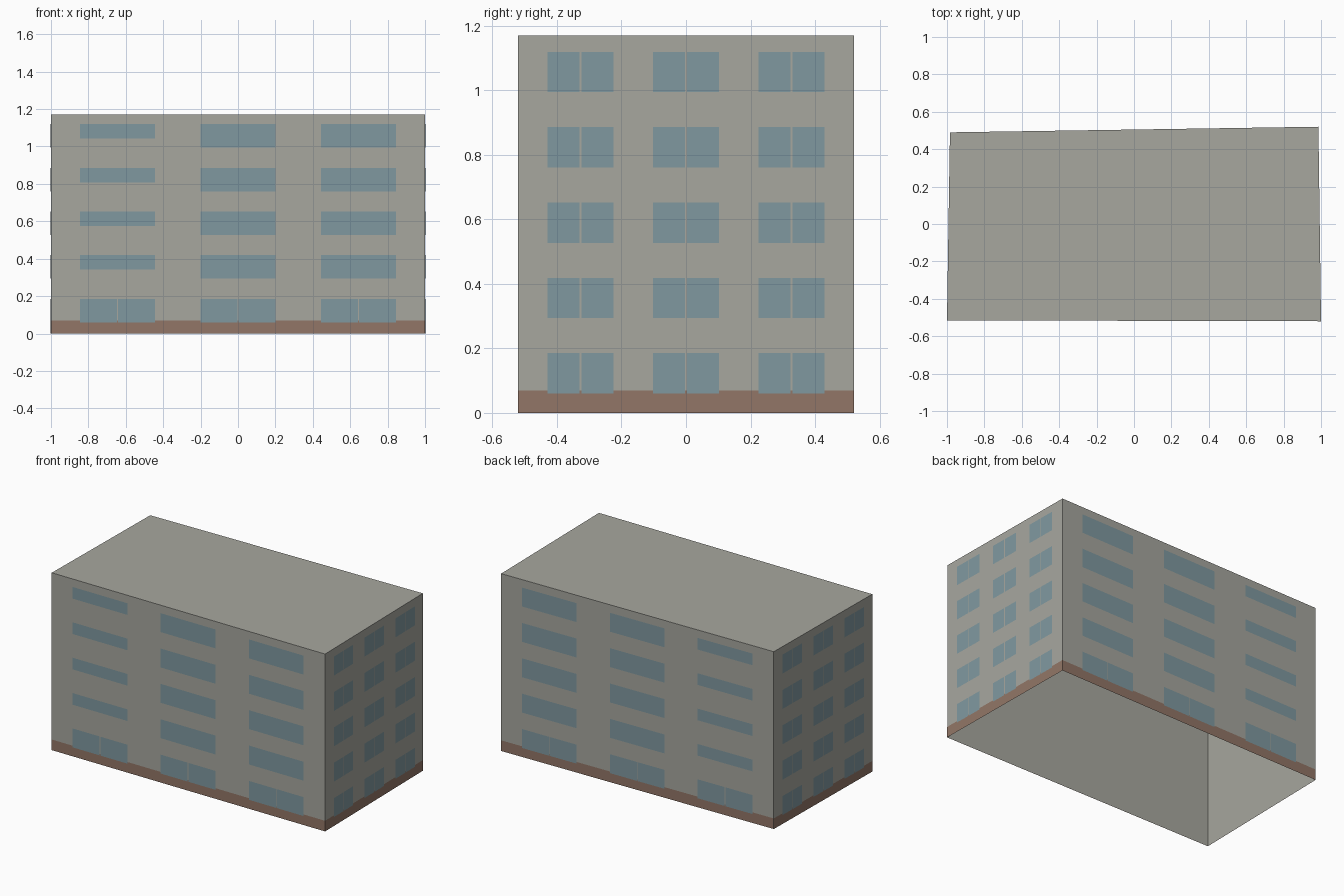
import bpy
import bmesh
from mathutils import Vector

cube = bpy.data.objects.get("Cube")
if cube:
    bpy.data.objects.remove(cube, do_unlink=True)

HEIGHT = 1.17
FLOORS = 5
FLOOR_STEP = 0.2335
# Slightly skewed footprint, counterclockwise from the front -x corner
FOOTPRINT = [Vector(p) for p in ((-1, -0.515, 0), (1, -0.52, 0),
                                 (0.986, 0.52, 0), (-0.984, 0.49, 0))]


def srgb_material(name, rgb):
    """Flat material from 8-bit display values."""
    color = [((c / 255 + 0.055) / 1.055) ** 2.4 for c in rgb] + [1]
    mat = bpy.data.materials.new(name)
    mat.use_nodes = True
    mat.diffuse_color = color
    bsdf = mat.node_tree.nodes["Principled BSDF"]
    bsdf.inputs["Base Color"].default_value = color
    bsdf.inputs["Roughness"].default_value = 0.9
    return mat


concrete = srgb_material("grey concrete", (167, 167, 159))
brick = srgb_material("brown brick", (146, 118, 103))
glass = srgb_material("blue glass", (128, 153, 160))


def finish(bm, name, mat):
    mesh = bpy.data.meshes.new(name)
    bm.to_mesh(mesh)
    bm.free()
    mesh.materials.append(mat)
    obj = bpy.data.objects.new(name, mesh)
    bpy.context.collection.objects.link(obj)
    return obj


def add_plate(bm, wall, u0, u1, z0, z1, offset):
    """Thin painted panel on a wall; u runs from -1 to 1 along it."""
    a, b = FOOTPRINT[wall], FOOTPRINT[(wall + 1) % 4]
    mid, half = (a + b) / 2, (b - a) / 2
    out = half.cross(Vector((0, 0, 1))).normalized() * offset
    corners = ((u0, z0), (u1, z0), (u1, z1), (u0, z1))
    bm.faces.new([bm.verts.new(mid + half * u + out + Vector((0, 0, z)))
                  for u, z in corners])


# Walls and roof, open underneath
bm = bmesh.new()
base = [bm.verts.new(p) for p in FOOTPRINT]
top = [bm.verts.new(p + Vector((0, 0, HEIGHT))) for p in FOOTPRINT]
for i in range(4):
    j = (i + 1) % 4
    bm.faces.new((base[i], base[j], top[j], top[i]))
bm.faces.new(top)
finish(bm, "walls_and_roof", concrete)

# Plinth band around the base
bm = bmesh.new()
for wall in range(4):
    add_plate(bm, wall, -1.001, 1.001, 0, 0.07, 0.0015)
finish(bm, "plinth_band", brick)

# Windows: (name, column centres, half width, pane gap, stair column)
LONG = (-0.645, 0, 0.645)
SHORT = (-0.63, 0, 0.63)
WALLS = [("front", LONG, 0.201, 0.003, 0),
         ("left", SHORT, 0.197, 0.006, None),
         ("back", LONG, 0.201, 0.003, 2),
         ("right", SHORT, 0.197, 0.006, None)]

for wall, (side, columns, half, gap, stair) in enumerate(WALLS):
    bm = bmesh.new()
    for col, u in enumerate(columns):
        for floor in range(FLOORS):
            z0 = 0.06 + floor * FLOOR_STEP
            z1 = z0 + 0.125
            # Stairwell windows above the ground floor are shallow
            if col == stair and floor > 0:
                z0 += 0.048
            # Short walls and ground floors have paired panes
            if stair is None or floor == 0:
                add_plate(bm, wall, u - half, u - gap, z0, z1, 0.003)
                add_plate(bm, wall, u + gap, u + half, z0, z1, 0.003)
            else:
                add_plate(bm, wall, u - half, u + half, z0, z1, 0.003)
    finish(bm, side + "_windows", glass)
